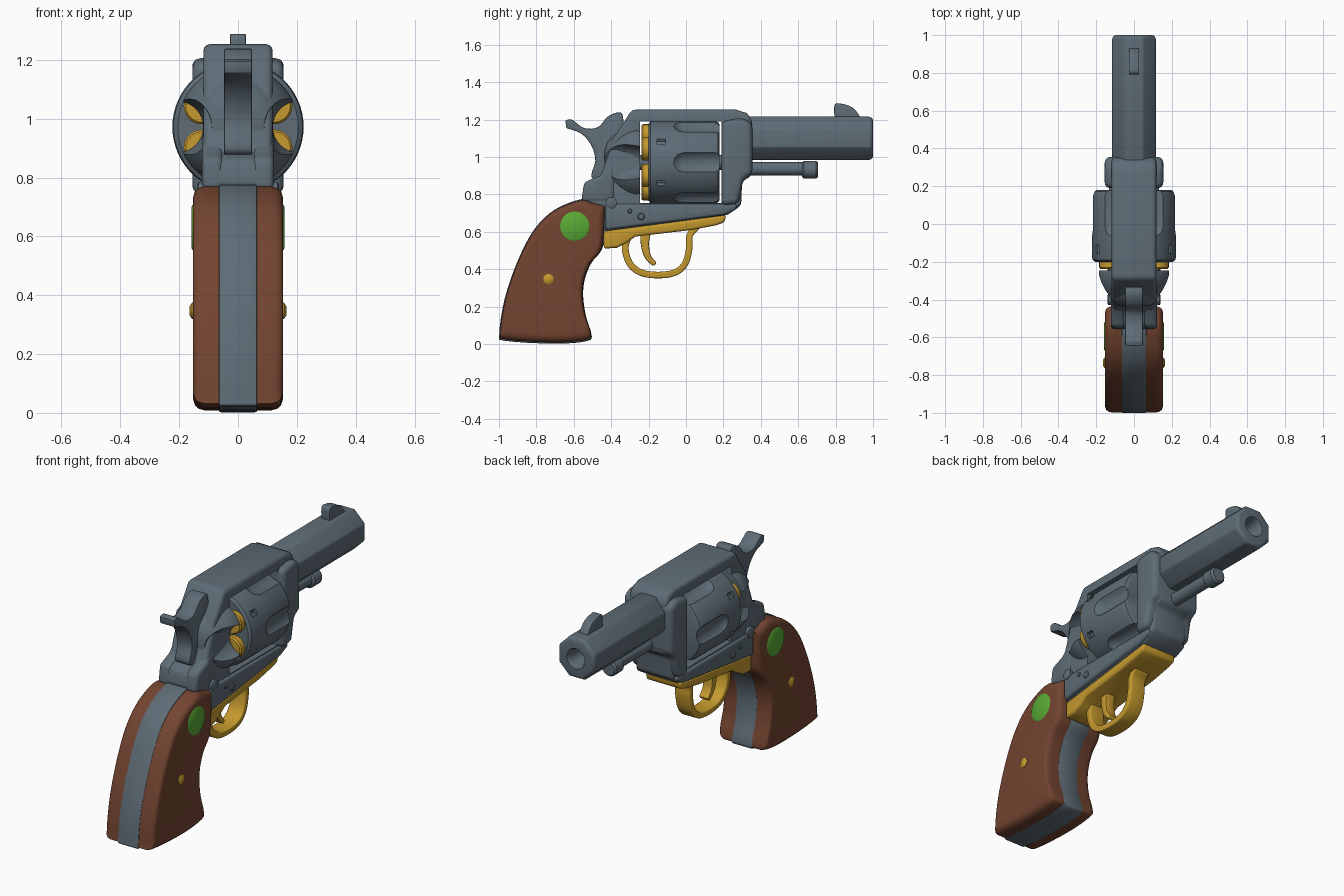
import bpy, bmesh, math
from mathutils import Vector

if "Cube" in bpy.data.objects:
    bpy.data.objects.remove(bpy.data.objects["Cube"])


def material(name, rgb):
    m = bpy.data.materials.new(name)
    m.diffuse_color = (*rgb, 1)
    m.use_nodes = True
    m.node_tree.nodes["Principled BSDF"].inputs["Base Color"].default_value = m.diffuse_color
    return m


STEEL = material("blue_grey_steel", (0.112, 0.150, 0.180))
WOOD = material("brown_wood", (0.170, 0.058, 0.030))
BRASS = material("brass", (0.560, 0.320, 0.028))
GREEN = material("green_inlay", (0.100, 0.400, 0.035))


def finish(name, bm, mat, bevel=0.0, segs=3, cutters=(), angle=35):
    """Turn a bmesh into an object, bevel it, cut it, and bake the result."""
    bmesh.ops.recalc_face_normals(bm, faces=bm.faces)
    me = bpy.data.meshes.new(name)
    bm.to_mesh(me)
    bm.free()
    ob = bpy.data.objects.new(name, me)
    bpy.context.collection.objects.link(ob)
    if bevel:
        b = ob.modifiers.new("bevel", 'BEVEL')
        b.width, b.segments, b.limit_method = bevel, segs, 'ANGLE'
        b.angle_limit = math.radians(35)
    for c in cutters:
        m = ob.modifiers.new("cut", 'BOOLEAN')
        m.operation, m.object, m.solver = 'DIFFERENCE', c, 'EXACT'
    if ob.modifiers:
        dg = bpy.context.evaluated_depsgraph_get()
        baked = bpy.data.meshes.new_from_object(ob.evaluated_get(dg))
        ob.modifiers.clear()
        ob.data = baked
    for c in cutters:
        bpy.data.objects.remove(c)
    ob.data.materials.clear()
    ob.data.materials.append(mat)
    ob.data.shade_smooth()
    ob.data.set_sharp_from_angle(angle=math.radians(angle))
    return ob


def prism(name, pts, x0, x1, mat, **kw):
    """Side outline of (y, z) points, extruded across x."""
    bm = bmesh.new()
    a = [bm.verts.new((x0, y, z)) for y, z in pts]
    b = [bm.verts.new((x1, y, z)) for y, z in pts]
    bm.faces.new(a)
    bm.faces.new(b[::-1])
    for i in range(len(pts)):
        j = (i + 1) % len(pts)
        bm.faces.new((a[i], b[i], b[j], a[j]))
    return finish(name, bm, mat, **kw)


def box(name, y0, y1, z0, z1, x0, x1, mat, **kw):
    return prism(name, [(y0, z0), (y1, z0), (y1, z1), (y0, z1)], x0, x1, mat, **kw)


def lathe(name, prof, x, z, mat, n=32, axis='Y', y=0.0, phase=0.0, **kw):
    """Profile of (distance along axis, radius), spun about the y or x axis."""
    bm = bmesh.new()
    rings = []
    for d, r in prof:
        ring = []
        for i in range(n):
            t = phase + 2 * math.pi * i / n
            c, s = r * math.cos(t), r * math.sin(t)
            ring.append(bm.verts.new((x + c, d, z + s) if axis == 'Y' else (d, y + c, z + s)))
        rings.append(ring)
    for a, b in zip(rings, rings[1:]):
        for i in range(n):
            j = (i + 1) % n
            bm.faces.new((a[i], a[j], b[j], b[i]))
    bm.faces.new(rings[0])
    bm.faces.new(rings[-1])
    return finish(name, bm, mat, **kw)


def spline(pts, k=5):
    """Smooth open curve through 2D points."""
    p = [Vector(q) for q in [pts[0], *pts, pts[-1]]]
    out = []
    for i in range(1, len(p) - 2):
        a, b, c, d = p[i - 1:i + 3]
        for s in range(k):
            t = s / k
            out.append(0.5 * (2 * b + (c - a) * t + (2 * a - 5 * b + 4 * c - d) * t * t
                              + (3 * b - a - 3 * c + d) * t ** 3))
    return out + [p[-1]]


def ribbon(path, w0, w1):
    """Outline of a band following a path, its half width going from w0 to w1."""
    c = spline(path)
    left, right = [], []
    for i, q in enumerate(c):
        t = c[min(i + 1, len(c) - 1)] - c[max(i - 1, 0)]
        nrm = Vector((-t.y, t.x)).normalized() * (w0 + (w1 - w0) * i / (len(c) - 1))
        left.append(q + nrm)
        right.append(q - nrm)
    return left + right[::-1]


AXIS_Z = 0.972   # height of the cylinder axis

# Frame with the cylinder window cut out
window = box("window_cutter", -0.245, 0.19, 0.755, 1.19, -0.5, 0.5, STEEL)
prism("frame", [(-0.29, 1.253), (0.27, 1.253), (0.325, 1.235), (0.352, 1.2), (0.352, 0.9),
                (0.30, 0.87), (0.295, 0.74), (0.22, 0.69), (-0.44, 0.60), (-0.46, 0.73),
                (-0.56, 0.77), (-0.54, 0.86), (-0.46, 0.89), (-0.42, 1.0), (-0.39, 1.1), (-0.33, 1.19)],
      -0.118, 0.118, STEEL, bevel=0.022, cutters=[window])
prism("lower_frame_rail", [(-0.43, 0.61), (0.20, 0.69), (0.27, 0.72), (0.27, 0.75), (-0.43, 0.75)],
      -0.132, 0.132, STEEL, bevel=0.015)
prism("front_bulge", [(0.19, 1.19), (0.30, 1.21), (0.355, 1.18), (0.355, 0.91), (0.305, 0.88),
                      (0.28, 0.75), (0.19, 0.74)], -0.155, 0.155, STEEL, bevel=0.045, segs=4)

# Rounded recoil shield with a scoop on both sides
scoops = [lathe("scoop_cutter", [(-0.6, 0.13), (-0.36, 0.11), (-0.2, 0.078)], s * 0.205, AXIS_Z, STEEL)
          for s in (-1, 1)]
lathe("recoil_shield", [(-0.245, 0.205), (-0.27, 0.207), (-0.31, 0.197), (-0.35, 0.178), (-0.39, 0.15),
                        (-0.42, 0.12), (-0.435, 0.08)], 0, AXIS_Z, STEEL, n=48, cutters=scoops)

# Fluted cylinder with stop notches
cuts = []
for i in range(6):
    t = math.radians(60 * i)
    cuts.append(lathe("flute_cutter", [(-0.08, 0.01), (-0.07, 0.035), (-0.045, 0.06), (-0.01, 0.07), (0.3, 0.07)],
                      0.262 * math.cos(t), AXIS_Z + 0.262 * math.sin(t), STEEL, n=24))
    t += math.radians(30)
    cuts.append(lathe("notch_cutter", [(-0.155, 0.018), (-0.11, 0.018)],
                      0.222 * math.cos(t), AXIS_Z + 0.222 * math.sin(t), STEEL, n=8))
lathe("cylinder", [(-0.2, 0.205), (-0.19, 0.219), (-0.17, 0.223), (0.15, 0.223), (0.172, 0.214), (0.18, 0.2)],
      0, AXIS_Z, STEEL, n=60, cutters=cuts)
lathe("cylinder_pin", [(-0.3, 0.04), (0.3, 0.04)], 0, AXIS_Z, STEEL, n=16)

# Brass rims behind the cylinder
for i in range(6):
    t = math.radians(30 + 60 * i)
    lathe("brass_rim", [(-0.195, 0.062), (-0.23, 0.062), (-0.238, 0.055)],
          0.142 * math.cos(t), AXIS_Z + 0.142 * math.sin(t), BRASS, n=20)

# Octagonal barrel, front sight and rod underneath
bore = lathe("bore_cutter", [(0.8, 0.045), (0.97, 0.045), (1.01, 0.062)], 0, 1.1, STEEL, n=24)
lathe("barrel", [(0.3, 0.125), (0.985, 0.125), (1.0, 0.112)], 0, 1.1, STEEL, n=8,
      phase=math.pi / 8, bevel=0.008, segs=2, cutters=[bore])
prism("front_sight", spline([(0.795, 1.2), (0.795, 1.28), (0.84, 1.283), (0.89, 1.265), (0.925, 1.225), (0.93, 1.2)]),
      -0.027, 0.027, STEEL, bevel=0.008, segs=2)
lathe("ejector_rod", [(0.3, 0.036), (0.64, 0.036)], 0, 0.937, STEEL, n=20)
lathe("ejector_knob", [(0.62, 0.036), (0.632, 0.048), (0.695, 0.048), (0.707, 0.038)], 0, 0.932, STEEL, n=20)

# Hammer
prism("hammer", spline([(-0.645, 1.195), (-0.61, 1.2), (-0.545, 1.155), (-0.47, 1.16), (-0.42, 1.215),
                        (-0.36, 1.238), (-0.335, 1.2), (-0.33, 0.95), (-0.42, 0.87), (-0.505, 0.89),
                        (-0.485, 0.98), (-0.505, 1.06), (-0.56, 1.125), (-0.64, 1.155)], 4),
      -0.048, 0.048, STEEL, bevel=0.01, segs=2)
for s in (-1, 1):
    x0, x1 = sorted((s * 0.05, s * 0.122))
    prism("hammer_cheek", [(-0.56, 0.76), (-0.545, 0.865), (-0.46, 0.9), (-0.38, 0.98), (-0.38, 0.76)],
          x0, x1, STEEL, bevel=0.02)

# Grip: steel core between two wooden panels
grip = spline([(-0.43, 0.745), (-0.435, 0.60), (-0.45, 0.505), (-0.505, 0.435), (-0.54, 0.35), (-0.55, 0.26),
               (-0.535, 0.15), (-0.506, 0.055), (-0.525, 0.017), (-0.70, 0.002), (-0.97, 0.018),
               (-0.998, 0.055), (-0.97, 0.24), (-0.90, 0.445), (-0.81, 0.615), (-0.70, 0.72),
               (-0.56, 0.775), (-0.5, 0.76)], 4)
prism("grip_core", grip, -0.066, 0.066, STEEL, bevel=0.012, segs=2)
mid = Vector((-0.72, 0.4))
panel = [mid + (p - mid) * 0.983 for p in grip]
for s in (-1, 1):
    x0, x1 = sorted((s * 0.058, s * 0.153))
    # Round the outer rim with shrinking copies of the outline
    bm = bmesh.new()
    rings = []
    for x, k in ((0.058, 1.0), (0.115, 1.0), (0.134, 0.985), (0.146, 0.955), (0.152, 0.91), (0.153, 0.86)):
        rings.append([bm.verts.new((s * x, *(mid + (p - mid) * k))) for p in panel])
    for a, b in zip(rings, rings[1:]):
        for i in range(len(a)):
            j = (i + 1) % len(a)
            bm.faces.new((a[i], a[j], b[j], b[i]))
    bm.faces.new(rings[0])
    bm.faces.new(rings[-1])
    finish("grip_panel", bm, WOOD, angle=50)
    # Round inlay, grip screw and frame screws
    lathe("inlay", [(s * 0.12, 0.08), (s * 0.152, 0.08), (s * 0.158, 0.07)], 0, 0.63, GREEN,
          n=32, axis='X', y=-0.595)
    lathe("grip_screw", [(s * 0.14, 0.028), (s * 0.156, 0.028), (s * 0.164, 0.016)], 0, 0.347, BRASS,
          n=16, axis='X', y=-0.735)
    for y, z, r in ((-0.4, 0.755, 0.03), (-0.24, 0.682, 0.02), (-0.3, 0.71, 0.012)):
        lathe("frame_screw", [(s * 0.11, r), (s * 0.135, r), (s * 0.14, r * 0.7)], 0, z, STEEL,
              n=16, axis='X', y=y)

# Brass trigger guard with its plate, and the trigger
prism("guard_plate", [(-0.44, 0.605), (0.215, 0.69), (0.205, 0.65), (0.16, 0.635), (0.03, 0.61), (-0.27, 0.575),
                      (-0.32, 0.54), (-0.37, 0.515), (-0.44, 0.51)], -0.112, 0.112, BRASS, bevel=0.014)
prism("trigger_guard", ribbon([(-0.31, 0.57), (-0.325, 0.51), (-0.30, 0.43), (-0.24, 0.382), (-0.15, 0.369),
                               (-0.06, 0.382), (-0.005, 0.43), (0.017, 0.51), (0.02, 0.58), (0.06, 0.63)],
                              0.018, 0.017), -0.048, 0.048, BRASS, bevel=0.014)
prism("trigger", ribbon([(-0.215, 0.60), (-0.22, 0.54), (-0.205, 0.47), (-0.165, 0.425)], 0.028, 0.012),
      -0.03, 0.03, BRASS, bevel=0.009, segs=2)
